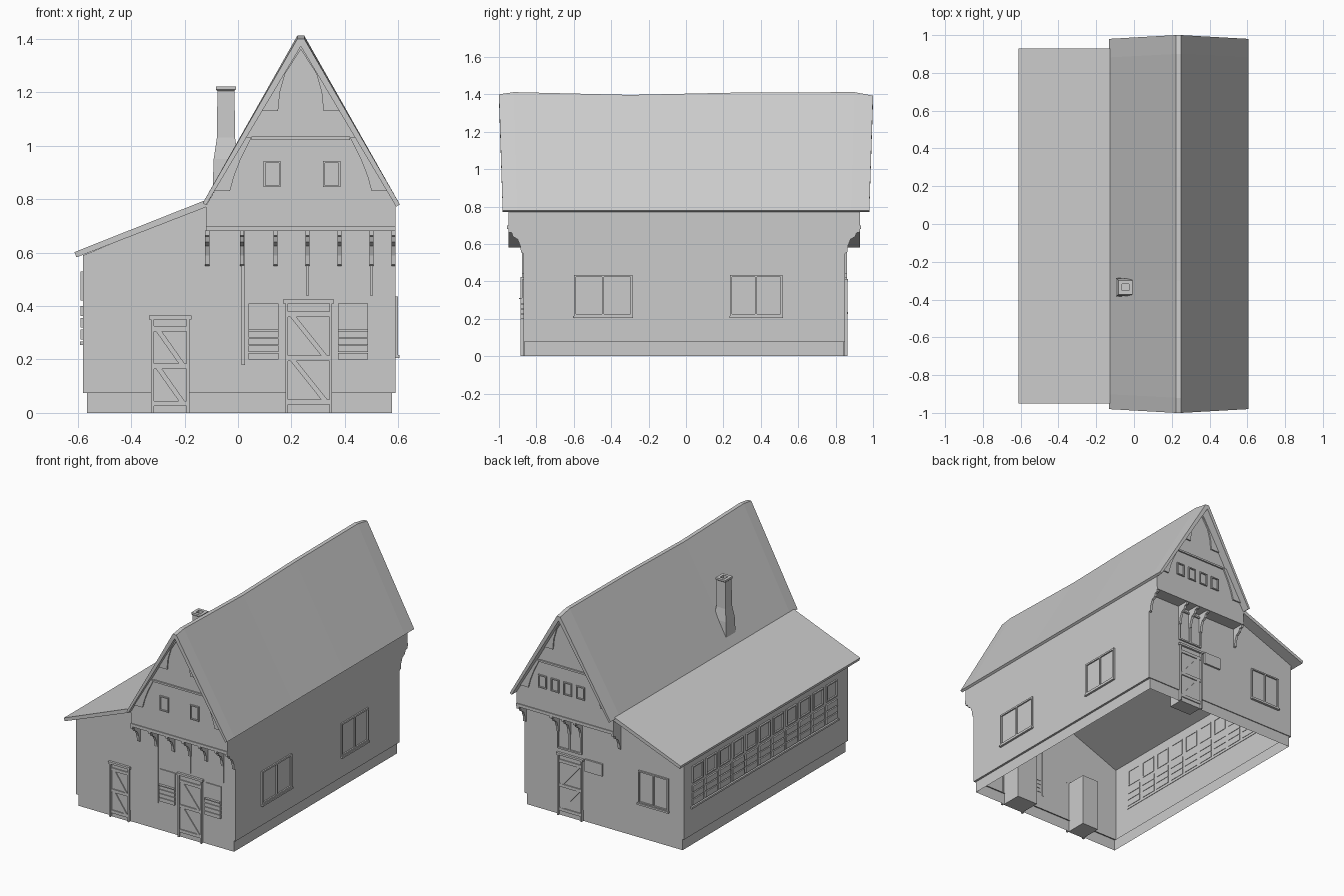
import bpy, bmesh, math

if "Cube" in bpy.data.objects:
    bpy.data.objects.remove(bpy.data.objects["Cube"])

mat = bpy.data.materials.new("plain grey")
mat.diffuse_color = (0.6, 0.6, 0.6, 1)
mat.use_nodes = True
mat.node_tree.nodes["Principled BSDF"].inputs["Base Color"].default_value = mat.diffuse_color


def finish(name, bm):
    me = bpy.data.meshes.new(name)
    bm.to_mesh(me)
    bm.free()
    me.materials.append(mat)
    ob = bpy.data.objects.new(name, me)
    bpy.context.collection.objects.link(ob)
    return ob


def prism_bm(pts, a, b, axis="y"):
    """Extrude a 2D profile (x,z along y, or y,z along x) from a to b."""
    bm = bmesh.new()
    put = (lambda p, t: (p[0], t, p[1])) if axis == "y" else (lambda p, t: (t, p[0], p[1]))
    A = [bm.verts.new(put(p, a)) for p in pts]
    B = [bm.verts.new(put(p, b)) for p in pts]
    bm.faces.new(A)
    bm.faces.new(B)
    n = len(pts)
    for i in range(n):
        bm.faces.new((A[i], A[(i + 1) % n], B[(i + 1) % n], B[i]))
    bmesh.ops.recalc_face_normals(bm, faces=bm.faces)
    return bm


def prism(name, pts, a, b, axis="y"):
    return finish(name, prism_bm(pts, a, b, axis))


def box(name, x0, x1, y0, y1, z0, z1):
    return prism(name, [(x0, z0), (x1, z0), (x1, z1), (x0, z1)], y0, y1)


# wall planes: axis of extrusion, position, outward sign
FACES = {"front": ("y", -0.87, -1), "back": ("y", 0.85, 1), "left": ("x", -0.58, -1),
         "right": ("x", 0.59, 1), "front_gable": ("y", -0.95, -1), "back_gable": ("y", 0.93, 1)}


def plate(name, face, pts, d=0.008):
    axis, c, s = FACES[face]
    return prism(name, pts, c - s * 0.003, c + s * d, axis)


def rect(name, face, u0, u1, z0, z1, d=0.008):
    return plate(name, face, [(u0, z0), (u1, z0), (u1, z1), (u0, z1)], d)


def bar(name, face, p, q, w, d):
    dx, dz = q[0] - p[0], q[1] - p[1]
    k = w / 2 / math.hypot(dx, dz)
    ox, oz = -dz * k, dx * k
    plate(name, face, [(p[0] + ox, p[1] + oz), (q[0] + ox, q[1] + oz),
                       (q[0] - ox, q[1] - oz), (p[0] - ox, p[1] - oz)], d)


def frame(name, face, u0, u1, z0, z1, w=0.008, d=0.009, mullions=0):
    for i in range(mullions + 2):
        u = u0 + (u1 - u0 - w) * i / (mullions + 1)
        rect(name + "_post", face, u, u + w, z0, z1, d)
    rect(name + "_sill", face, u0, u1, z0, z0 + w, d)
    rect(name + "_head", face, u0, u1, z1 - w, z1, d)


# hollow ground floor walls, open below and under the lean-to roof
bm = prism_bm([(-.58, .075), (-.58, .59), (-.12, .775), (-.12, .68), (.59, .68), (.59, .075)], -.87, .85)
low = [f for f in bm.faces if f.normal.z < -0.9]
bmesh.ops.inset_region(bm, faces=low, thickness=0.014, use_even_offset=True)
bm.normal_update()
gone = low + [f for f in bm.faces if f.normal.z > 0.5]
bmesh.ops.delete(bm, geom=gone, context="FACES")
finish("lower_walls", bm)

# recessed plinth ring
bm = prism_bm([(-.566, 0), (-.566, .076), (.576, .076), (.576, 0)], -.864, .844)
bmesh.ops.delete(bm, geom=[f for f in bm.faces if abs(f.normal.z) > .9], context="FACES")
finish("plinth", bm)

# overhanging upper storey with gables
prism("upper_storey", [(-.12, .68), (-.12, .775), (.235, 1.39), (.59, .775), (.59, .68)], -.95, .93)

# main roof: gently sagging slabs lofted along the ridge
stations = [(-1, 1.40), (-.92, 1.412), (-.3, 1.397), (.25, 1.409), (.9, 1.412), (1, 1.393)]
bm = bmesh.new()
rings = []
for y, rz in stations:
    prof = [(-.132, .785, 0), (.222, rz, 1), (.248, rz, 1), (.606, .78, 0),
            (.592, .772, 0), (.235, rz - .028, 1), (-.12, .777, 0)]
    rings.append([bm.verts.new((x, y * (1 if top else .98), z)) for x, z, top in prof])
for r, s in zip(rings, rings[1:]):
    for i in range(7):
        j = (i + 1) % 7
        bm.faces.new((r[i], r[j], s[j], s[i]))
for r in (rings[0], rings[-1]):
    bm.faces.new((r[0], r[1], r[5], r[6]))
    bm.faces.new((r[1], r[2], r[5]))
    bm.faces.new((r[2], r[3], r[4], r[5]))
bmesh.ops.recalc_face_normals(bm, faces=bm.faces)
finish("main_roof", bm)

# lean-to roof
prism("lean_to_roof", [(-.612, .602), (-.125, .795), (-.115, .772), (-.605, .582)], -.95, .93)

# tapered chimney with hollow top
bm = bmesh.new()
loops = []
for h, z in [(.05, .83), (.046, .95), (.034, 1.03), (.032, 1.205), (.037, 1.21),
             (.037, 1.222), (.018, 1.222), (.018, 1.17)]:
    loops.append([bm.verts.new((-.045 + h * a, -.335 + h * b, z))
                  for a, b in ((-1, -1), (1, -1), (1, 1), (-1, 1))])
for r, s in zip(loops, loops[1:]):
    for i in range(4):
        bm.faces.new((r[i], r[(i + 1) % 4], s[(i + 1) % 4], s[i]))
bm.faces.new(loops[-1])
bmesh.ops.recalc_face_normals(bm, faces=bm.faces)
finish("chimney", bm)

# curved corbels under both overhangs
curve = [(0, .55), (.012, .555), (.016, .59), (.03, .625), (.055, .64), (.062, .66), (.08, .664), (.08, .682), (0, .682)]
for c, s, xs in ((-.87, -1, (-.115, .015, .14, .26, .38, .50, .582)),
                 (.85, 1, (-.112, .17, .255, .34, .582))):
    for x in xs:
        prism("corbel", [(c + s * y, z) for y, z in curve], x - .008, x + .008, "x")

# gable timbers, the same on both ends
for g in ("front_gable", "back_gable"):
    rect(g + "_beam", g, -.12, .59, .68, .70, .006)
    rect(g + "_collar", g, .05, .42, 1.022, 1.034, .01)
    for s in (-1, 1):
        knee = [(.325, .83), (.265, .83), (.25, .885), (.225, .95), (.185, 1.03), (.208, 1.03)]
        plate(g + "_brace", g, [(.235 + s * u, z) for u, z in knee], .009)
        top = [(.147, 1.13), (.085, 1.13), (.078, 1.2), (.058, 1.27), (0, 1.36), (0, 1.385)]
        plate(g + "_apex_brace", g, [(.235 + s * u, z) for u, z in top], .009)
for u in (.095, .318):
    frame("gable_window", "front_gable", u, u + .065, .845, .942, .007, .009)
for i in range(4):
    u = .09 + i * .093
    frame("rear_gable_window", "back_gable", u, u + .06, .85, .935, .007, .009)


def door(name, face, u0, u1, h, inner):
    """Boxed doorway with jambs, lintel and Z bracing."""
    _, c, s = FACES[face]
    ya, yb = sorted((c + s * .002, c - s * inner))
    box(name + "_niche", u0, u1, ya, yb, 0, h)
    for u in (u0 - .01, u1):
        rect(name + "_jamb", face, u, u + .01, 0, h, .014)
    rect(name + "_lintel", face, u0 - .018, u1 + .018, h, h + .014, .016)
    for k in (.1, .5, .9):
        rect(name + "_ledge", face, u0, u1, h * k - .01, h * k + .01, .009)
    for k in (.1, .5):
        bar(name + "_brace", face, (u0 + .012, h * (k + .4)), (u1 - .012, h * k), .018, .008)


door("side_door", "front", -.315, -.192, .35, .14)
door("main_door", "front", .187, .342, .41, .14)
door("rear_door", "back", .17, .33, .40, .10)

# posts on the front wall and rear hatch above the door
for u, z in ((.02, .18), (.26, .44), (.50, .44)):
    rect("wall_post", "front", u - .006, u + .006, z, .68, .006)
frame("rear_hatch", "back", .165, .345, .44, .66, .01, .01, 1)

# front shop windows with planked lower shutters
for u in (.04, .375):
    rect("shop_window", "front", u, u + .112, .31, .41, .006)
    for i in range(4):
        rect("shutter_plank", "front", u, u + .112, .20 + i * .0275, .224 + i * .0275, .014)
    rect("shop_shelf", "front", u, u + .112, .305, .312, .022)

# rear windows
rect("small_rear_shutter", "back", .012, .14, .34, .42, .012)
frame("rear_window", "back", -.47, -.25, .235, .45, .009, .01, 1)
rect("rear_window_sill", "back", -.475, -.245, .225, .237, .016)

# right side double windows
for u0, u1 in ((-.60, -.287), (.235, .515)):
    frame("side_window", "right", u0, u1, .215, .435, .011, .009, 1)
    rect("side_sill", "right", u0 - .003, u1 + .003, .205, .216, .014)

# left side: long row of eleven shuttered bays
n, a, b = 11, -.76, .78
w = (b - a) / n
rect("bay_sill", "left", a, b, .255, .267, .012)
for i in range(n):
    u = a + i * w
    frame("bay_window", "left", u + .015, u + w - .015, .42, .53, .008, .01)
    for k in range(3):
        rect("bay_plank", "left", u + .012, u + w - .012, .275 + k * .044, .312 + k * .044, .01)
